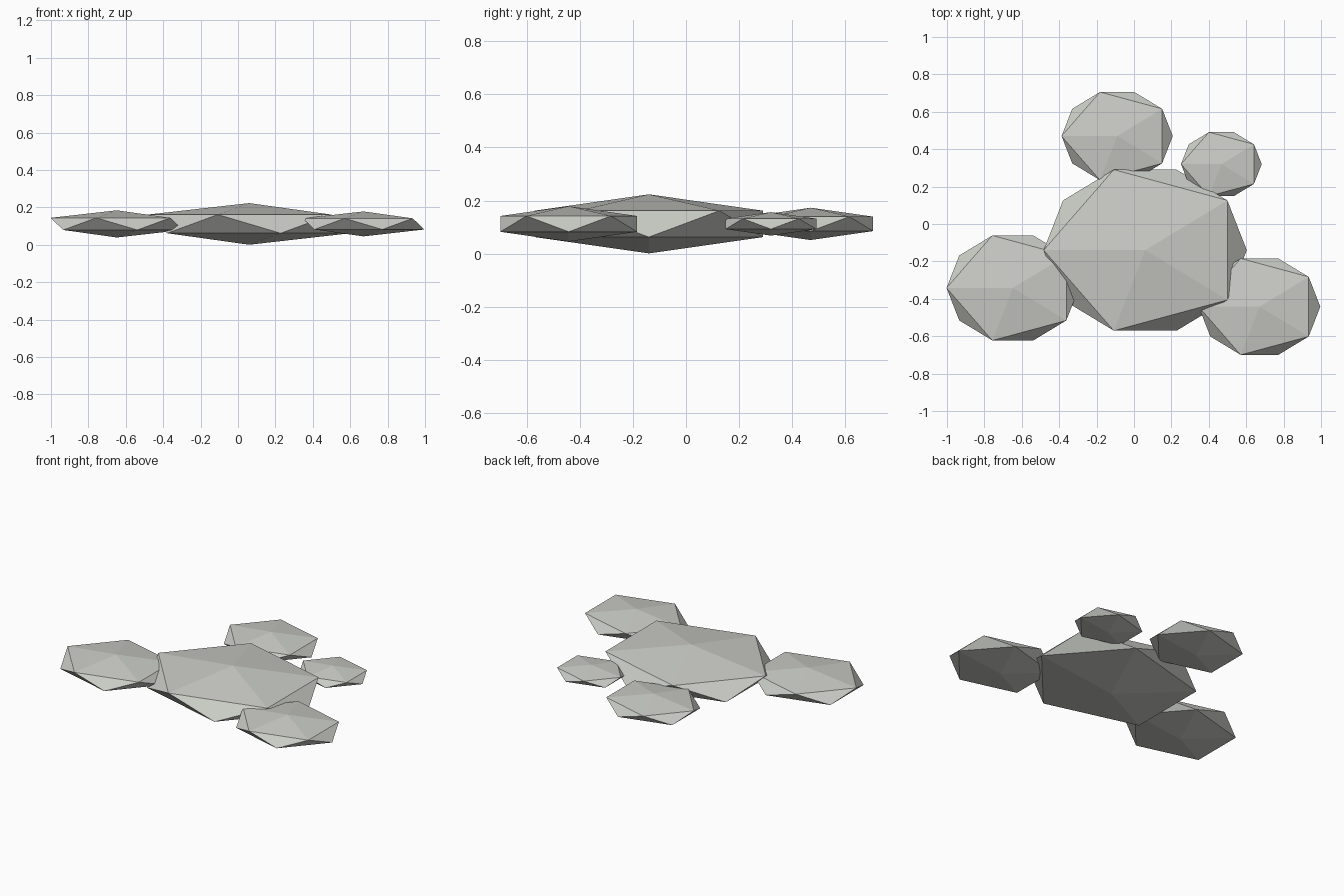
import bpy
import math

if "Cube" in bpy.data.objects:
    bpy.data.objects.remove(bpy.data.objects["Cube"], do_unlink=True)

# Pale stone colour shared by every pebble
STONE = (0.60, 0.61, 0.57, 1.0)
stone = bpy.data.materials.new("pale stone grey")
stone.use_nodes = True
stone.diffuse_color = STONE
stone.node_tree.nodes["Principled BSDF"].inputs["Base Color"].default_value = STONE

MID_HEIGHT = 0.112
STRETCH, FLATTEN = 1.2, 0.22


def pebble(name, x, y, size):
    """Flattened low-poly ball, wider than deep."""
    bpy.ops.mesh.primitive_ico_sphere_add(
        subdivisions=1, radius=size, location=(x, y, MID_HEIGHT),
        rotation=(0, 0, math.pi))
    obj = bpy.context.object
    obj.name = name
    obj.scale = (STRETCH, 1, FLATTEN)
    bpy.ops.object.transform_apply(location=False, rotation=True, scale=True)
    bpy.ops.object.shade_flat()
    obj.data.materials.append(stone)


# Large middle pebble with four smaller ones around it
pebble("centre_pebble", 0.06, -0.14, 0.506)
pebble("right_pebble", -0.648, -0.342, 0.33)
pebble("left_pebble", 0.671, -0.442, 0.303)
pebble("back_pebble", -0.09, 0.47, 0.277)
pebble("small_back_pebble", 0.467, 0.32, 0.201)
